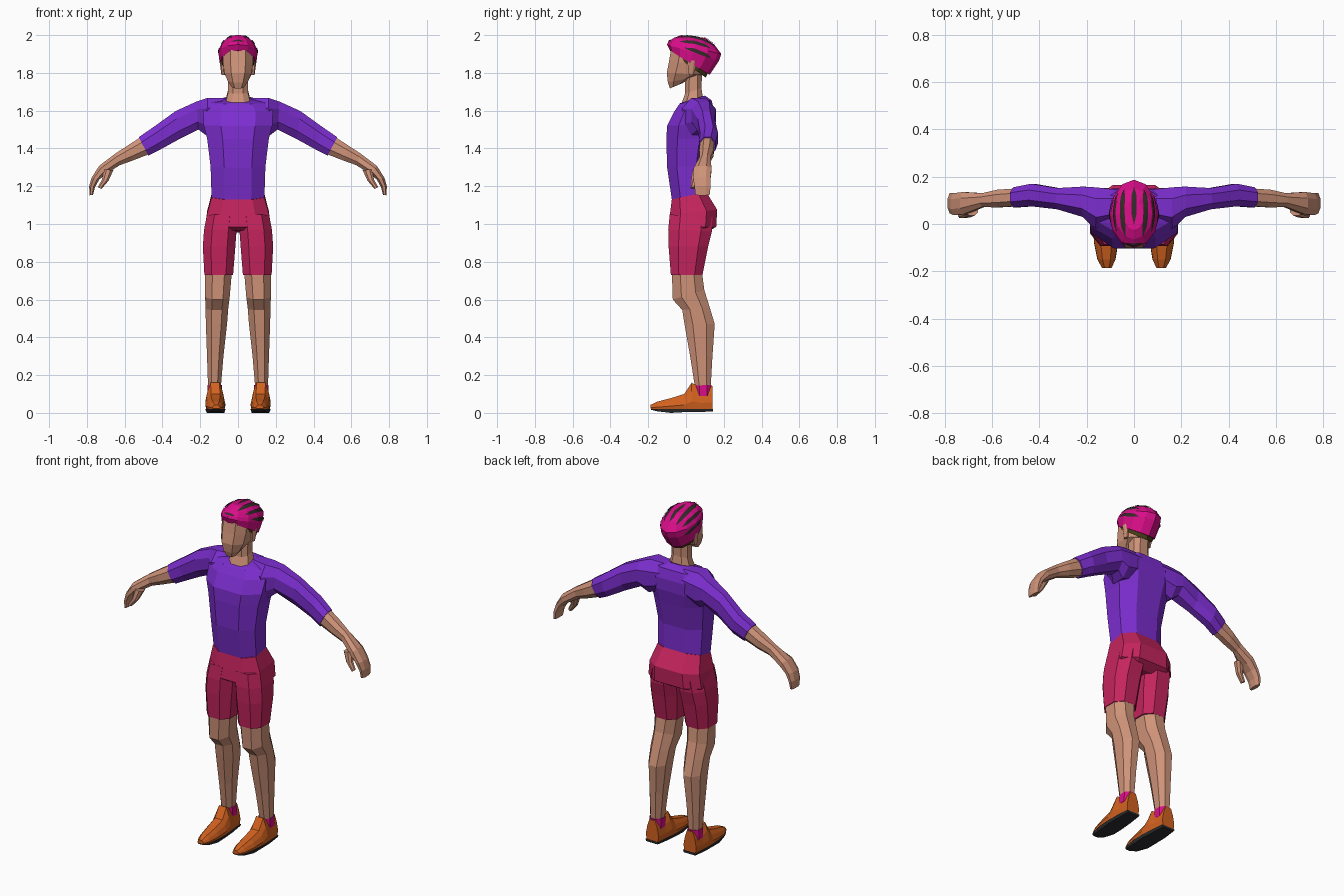
import bpy, bmesh, math
from mathutils import Vector
from mathutils.bvhtree import BVHTree


def mat(name, rgb):
    m = bpy.data.materials.new(name)
    m.diffuse_color = (*rgb, 1)
    return m


SKIN = mat("skin", (0.62, 0.29, 0.19))
PURPLE = mat("purple shirt", (0.20, 0.027, 0.62))
RED = mat("crimson shorts", (0.56, 0.018, 0.11))
PINK = mat("pink helmet", (0.70, 0.004, 0.25))
OLIVE = mat("olive lining", (0.07, 0.047, 0.01))
DARK = mat("dark vent", (0.035, 0.022, 0.022))
ORANGE = mat("orange shoe", (0.64, 0.12, 0.014))
BLACK = mat("dark sole", (0.026, 0.026, 0.03))


def ring(c, u, v, k=0.45, n=8):
    """Closed section around c with half axes u and v; k sets corner squareness."""
    if n == 8:
        ab = [(1, -k), (1, k), (k, 1), (-k, 1), (-1, k), (-1, -k), (-k, -1), (k, -1)]
    else:
        ab = [(math.cos(2 * math.pi * i / n), math.sin(2 * math.pi * i / n)) for i in range(n)]
    return [c + u * a + v * b for a, b in ab]


def level(x0, x1, y0, y1, zf, zb, k=0.45, n=8):
    """Roughly horizontal section, zf high at the front and zb at the back."""
    return ring(Vector(((x0 + x1) / 2, (y0 + y1) / 2, (zf + zb) / 2)),
                Vector(((x1 - x0) / 2, 0, 0)),
                Vector((0, (y1 - y0) / 2, (zb - zf) / 2)), k, n)


def across(xt, zt, xb, zb, y0, y1, k=0.45):
    """Arm section from its top point to its bottom point."""
    return ring(Vector(((xt + xb) / 2, (y0 + y1) / 2, (zt + zb) / 2)),
                Vector(((xt - xb) / 2, 0, (zt - zb) / 2)),
                Vector((0, (y1 - y0) / 2, 0)), k)


def finish(name, bm, material, mirror=False):
    bmesh.ops.recalc_face_normals(bm, faces=bm.faces)
    me = bpy.data.meshes.new(name)
    bm.to_mesh(me)
    bm.free()
    me.materials.append(material)
    ob = bpy.data.objects.new(name, me)
    bpy.context.collection.objects.link(ob)
    if mirror:
        ob.modifiers.new("Mirror", 'MIRROR')
        ob.modifiers["Mirror"].use_mirror_merge = False
    return ob


def loft(name, rings, material, mirror=False):
    bm = bmesh.new()
    rows = [[bm.verts.new(p) for p in r] for r in rings]
    n = len(rows[0])
    for a, b in zip(rows, rows[1:]):
        for i in range(n):
            j = (i + 1) % n
            bm.faces.new((a[i], a[j], b[j], b[i]))
    bm.faces.new(rows[0])
    bm.faces.new(rows[-1])
    return finish(name, bm, material, mirror)


def centred(rows, k=0.5, n=8):
    return [level(-r[0], *r, k, n) for r in rows]


# Shirt body and sleeves
loft("shirt_body", centred([
    (0.14, -0.075, 0.107, 1.13, 1.17), (0.145, -0.10, 0.105, 1.30, 1.31),
    (0.163, -0.104, 0.13, 1.45, 1.45), (0.182, -0.10, 0.147, 1.52, 1.53),
    (0.185, -0.062, 0.15, 1.595, 1.60), (0.15, -0.035, 0.135, 1.635, 1.655),
    (0.07, -0.03, 0.10, 1.64, 1.68)]), PURPLE)
loft("sleeve", [across(*r) for r in [
    (0.06, 1.668, 0.09, 1.50, 0.01, 0.145), (0.16, 1.668, 0.17, 1.47, -0.02, 0.155),
    (0.22, 1.648, 0.21, 1.50, 0.03, 0.158), (0.33, 1.598, 0.31, 1.45, 0.062, 0.152),
    (0.445, 1.515, 0.41, 1.395, 0.075, 0.17), (0.525, 1.46, 0.475, 1.362, 0.07, 0.155)]],
    PURPLE, True)

# Forearms, hands and thumbs
loft("forearm_and_hand", [across(*r) for r in [
    (0.515, 1.46, 0.47, 1.37, 0.075, 0.15), (0.585, 1.415, 0.56, 1.335, 0.07, 0.145),
    (0.65, 1.372, 0.625, 1.312, 0.072, 0.13), (0.735, 1.308, 0.70, 1.265, 0.04, 0.135),
    (0.775, 1.245, 0.735, 1.235, 0.038, 0.13), (0.788, 1.20, 0.757, 1.195, 0.045, 0.13),
    (0.786, 1.152, 0.767, 1.155, 0.05, 0.125)]], SKIN, True)
loft("thumb", [across(*r) for r in [
    (0.71, 1.29, 0.66, 1.285, 0.035, 0.085), (0.72, 1.235, 0.685, 1.23, 0.027, 0.062),
    (0.743, 1.195, 0.723, 1.185, 0.025, 0.05)]], SKIN, True)

# Shorts: seat plus two legs
loft("shorts_seat", centred([
    (0.14, -0.075, 0.107, 1.13, 1.17), (0.163, -0.085, 0.165, 1.05, 1.075),
    (0.174, -0.092, 0.16, 0.985, 0.985), (0.15, -0.06, 0.11, 0.965, 0.955)], 0.55), RED)
loft("shorts_leg", [level(*r, 0.5) for r in [
    (0.002, 0.165, -0.086, 0.14, 1.05, 1.04), (0.008, 0.18, -0.094, 0.137, 0.97, 0.96),
    (0.014, 0.186, -0.092, 0.117, 0.88, 0.88), (0.026, 0.178, -0.08, 0.087, 0.73, 0.73)]],
    RED, True)

# Lower legs with knee and calf
loft("leg", [level(*r) for r in [
    (0.032, 0.174, -0.075, 0.084, 0.75, 0.75), (0.044, 0.174, -0.07, 0.097, 0.60, 0.65),
    (0.052, 0.172, -0.02, 0.125, 0.545, 0.56), (0.058, 0.17, -0.008, 0.152, 0.47, 0.47),
    (0.077, 0.164, 0.022, 0.14, 0.30, 0.30), (0.092, 0.158, 0.05, 0.13, 0.12, 0.12)]],
    SKIN, True)

# Socks, shoes and soles
loft("sock", [level(0.085, 0.162, 0.046, 0.136, 0.09, 0.09),
              level(0.086, 0.161, 0.046, 0.135, 0.145, 0.148)], PINK, True)


def shoe_section(x0, x1, y, zb, zt):
    c, w, h = (x0 + x1) / 2, (x1 - x0) / 2, zt - zb
    half = [(0.9, 0), (1, 0.3), (0.78, 0.68), (0.45, 1)]
    pts = half + [(-a, b) for a, b in reversed(half)]
    return [Vector((c + w * a, y, zb + h * b)) for a, b in pts]


loft("shoe", [shoe_section(*r) for r in [
    (0.095, 0.135, -0.187, 0.022, 0.043), (0.079, 0.154, -0.15, 0.018, 0.06),
    (0.068, 0.168, -0.08, 0.018, 0.078), (0.066, 0.173, -0.01, 0.018, 0.10),
    (0.07, 0.173, 0.03, 0.018, 0.16), (0.075, 0.17, 0.075, 0.018, 0.134),
    (0.082, 0.165, 0.14, 0.018, 0.142)]], ORANGE, True)
loft("sole", [[Vector((x0, y, 0.02)), Vector((x1, y, 0.02)),
               Vector((x1 - 0.006, y, z)), Vector((x0 + 0.006, y, z))]
              for x0, x1, y, z in [
    (0.096, 0.134, -0.186, 0.017), (0.078, 0.155, -0.15, 0.008), (0.067, 0.169, -0.08, 0.0),
    (0.066, 0.173, -0.01, 0.004), (0.072, 0.172, 0.06, 0.004), (0.08, 0.166, 0.143, 0.008)]],
    BLACK, True)

# Neck, head and ears
loft("neck", centred([
    (0.068, -0.03, 0.09, 1.62, 1.66), (0.052, -0.005, 0.082, 1.69, 1.72),
    (0.052, -0.005, 0.085, 1.80, 1.80)]), SKIN)
loft("head", centred([
    (0.033, -0.085, -0.02, 1.718, 1.745), (0.054, -0.096, 0.03, 1.75, 1.775),
    (0.072, -0.102, 0.085, 1.80, 1.79), (0.08, -0.09, 0.105, 1.86, 1.84),
    (0.08, -0.08, 0.11, 1.92, 1.89), (0.06, -0.05, 0.09, 1.96, 1.94)]), SKIN)
loft("ear", [level(0.07, 0.088, 0.015, 0.04, 1.79, 1.79),
             level(0.07, 0.098, 0.01, 0.055, 1.865, 1.865)], SKIN, True)

# Helmet lining and shell
loft("helmet_lining", centred([
    (0.087, -0.07, 0.105, 1.90, 1.775), (0.094, -0.078, 0.12, 1.93, 1.81)], n=12), OLIVE)
shell = loft("helmet_shell", centred([
    (0.097, -0.085, 0.125, 1.918, 1.79), (0.104, -0.10, 0.175, 1.95, 1.865),
    (0.098, -0.094, 0.187, 1.965, 1.90), (0.078, -0.065, 0.15, 1.985, 1.95),
    (0.042, -0.025, 0.10, 2.0, 1.985)], n=12), PINK)

# Vents: thin tapered plates laid on the shell
tree = BVHTree.FromPolygons([v.co for v in shell.data.vertices],
                            [p.vertices[:] for p in shell.data.polygons])
CORE = Vector((0, 0.04, 1.88))


def on_shell(p):
    d = (p - CORE).normalized()
    hit = tree.ray_cast(CORE, d)[0]
    return hit + d * 0.004


def vent(name, start, end, width, mirror=True, steps=12):
    a, b = Vector(start), Vector(end)
    bm = bmesh.new()
    rows = []
    for i in range(steps + 1):
        t = i / steps
        p = a.lerp(b, t)
        side = (p - CORE).cross(b - a).normalized()
        w = width * min(1, 0.1 + 3.5 * min(t, 1 - t))
        rows.append([bm.verts.new(on_shell(p + side * s * w)) for s in (-1, 0, 1)])
    for r, s in zip(rows, rows[1:]):
        for i in (0, 1):
            bm.faces.new((r[i], r[i + 1], s[i + 1], s[i]))
    finish(name, bm, DARK, mirror)


vent("vent_centre", (0, 0.0, 2.0), (0, 0.155, 1.95), 0.009, False)
vent("vent_inner", (0.036, -0.055, 1.985), (0.04, 0.15, 1.94), 0.009)
vent("vent_outer", (0.072, -0.035, 1.965), (0.07, 0.135, 1.93), 0.008)
vent("vent_side", (0.10, -0.01, 1.935), (0.085, 0.14, 1.88), 0.009)
vent("vent_front", (-0.035, -0.085, 1.97), (0.035, -0.085, 1.97), 0.006, False)
